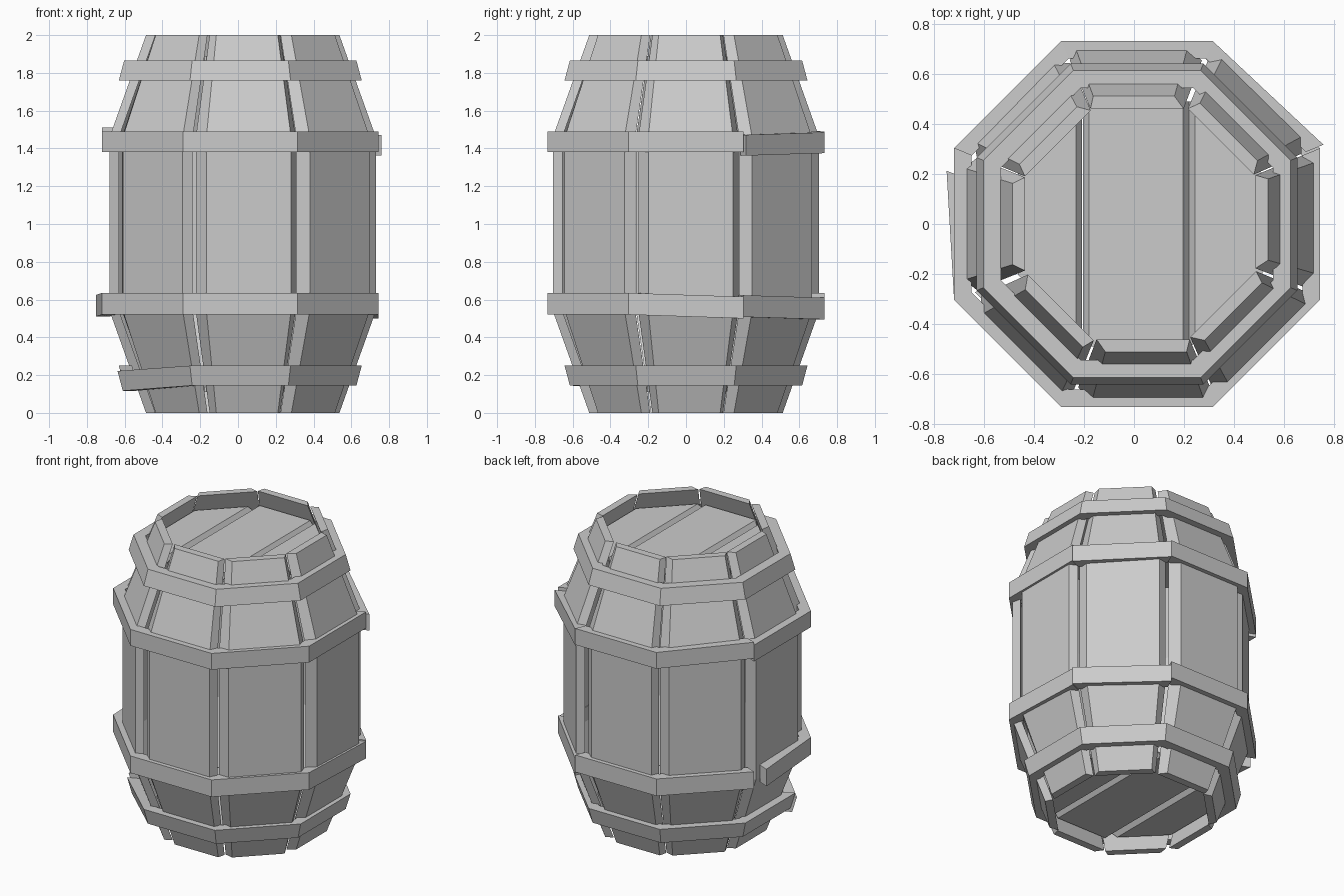
import bpy, bmesh, math
from mathutils import Vector

if "Cube" in bpy.data.objects:
    bpy.data.objects.remove(bpy.data.objects["Cube"])

T = math.tan(math.pi / 8)      # half side of an octagon per unit of apothem
CX = 0.025                     # stave centre in x
HX = 0.012                     # hoop centre in x


def finish(name, bm):
    bmesh.ops.recalc_face_normals(bm, faces=bm.faces)
    me = bpy.data.meshes.new(name)
    bm.to_mesh(me)
    bm.free()
    ob = bpy.data.objects.new(name, me)
    bpy.context.collection.objects.link(ob)
    return ob


def loft(name, rings):
    """Closed solid through rings of points."""
    bm = bmesh.new()
    vs = [[bm.verts.new(p) for p in r] for r in rings]
    n = len(vs[0])
    for a, b in zip(vs, vs[1:]):
        for i in range(n):
            j = (i + 1) % n
            bm.faces.new((a[i], a[j], b[j], b[i]))
    bm.faces.new(vs[0])
    bm.faces.new(vs[-1])
    return finish(name, bm)


def polar(k, cx, r, t, z):
    """Point at apothem r and tangent offset t on octagon side k (0 = right, counterclockwise)."""
    a = k * math.pi / 4
    return (cx + r * math.cos(a) - t * math.sin(a), r * math.sin(a) + t * math.cos(a), z)


# Staves: bulging planks with slanted sides that leave V grooves
profile = [(0, .512), (.54, .705), (1.46, .705), (2, .512)]
shift = [.035, .02, .05, .02, 0, .045, .045, .03]
for k in range(8):
    rings = []
    for z, r in profile:
        ri, s = r - .05, shift[k] * r
        wo, wi = r * .318, ri * T * .975
        rings.append([polar(k, CX, r, s - wo, z), polar(k, CX, r, s + wo, z),
                      polar(k, CX, ri, s * .5 + wi, z), polar(k, CX, ri, s * .5 - wi, z)])
    loft(f"stave_{k}", rings)


# Hoops: eight mitred straps each, a few of them knocked loose
def hoop(name, z0, z1, r0, r1, loose={}):
    for k in range(8):
        # loose: drop at start, drop at end, push out at start, end; trim at start
        da, db, oa, ob_, trim = loose.get(k, (0, 0, 0, 0, 0))
        rings = []
        for sgn, dz, out, cut in ((-1, da, oa, trim), (1, db, ob_, 0)):
            ring = []
            for z, r, th in ((z0, r0, 0), (z1, r1, 0), (z1, r1, .07), (z0, r0, .07)):
                t = sgn * ((r - th) * T) - sgn * (cut if sgn < 0 else 0)
                ring.append(polar(k, HX, r - th + out, t, z + dz))
            rings.append(ring)
        loft(f"{name}_{k}", rings)


hoop("bottom_hoop", .145, .25, .615, .643, {5: (-.028, 0, .01, 0, 0)})
hoop("lower_hoop", .52, .635, .733, .733,
     {0: (0, -.02, 0, 0, 0), 1: (-.012, -.025, 0, 0, 0), 4: (-.01, 0, .03, 0, .09)})
hoop("upper_hoop", 1.38, 1.49, .733, .733,
     {1: (-.018, -.005, .02, 0, 0), 3: (0, .02, 0, 0, 0)})
hoop("top_hoop", 1.76, 1.865, .643, .615)


# Lids: three planks clipped to an octagon, with V grooves between them
def lid(name, z, inward):
    edges = [(-.6, -.232), (-.18, .197), (.245, .7)]
    for i, (a, b) in enumerate(edges):
        bm = bmesh.new()
        ends = []
        for y in (-.6, .6):
            ends.append([bm.verts.new(p) for p in (
                (a, y, z), (b, y, z), (b + .024, y, z + inward * .03), (a - .024, y, z + inward * .03))])
        for j in range(4):
            m = (j + 1) % 4
            bm.faces.new((ends[0][j], ends[0][m], ends[1][m], ends[1][j]))
        bm.faces.new(ends[0])
        bm.faces.new(ends[1])
        for k in range(8):
            n = Vector(polar(k, 0, 1, 0, 0))
            geom = bm.verts[:] + bm.edges[:] + bm.faces[:]
            bmesh.ops.bisect_plane(bm, geom=geom, plane_co=Vector((CX, 0, 0)) + n * .49,
                                   plane_no=n, clear_outer=True)
            bmesh.ops.holes_fill(bm, edges=[e for e in bm.edges if e.is_boundary])
        finish(f"{name}_plank_{i}", bm)


lid("top_lid", 1.89, -1)
lid("bottom_lid", .11, 1)
